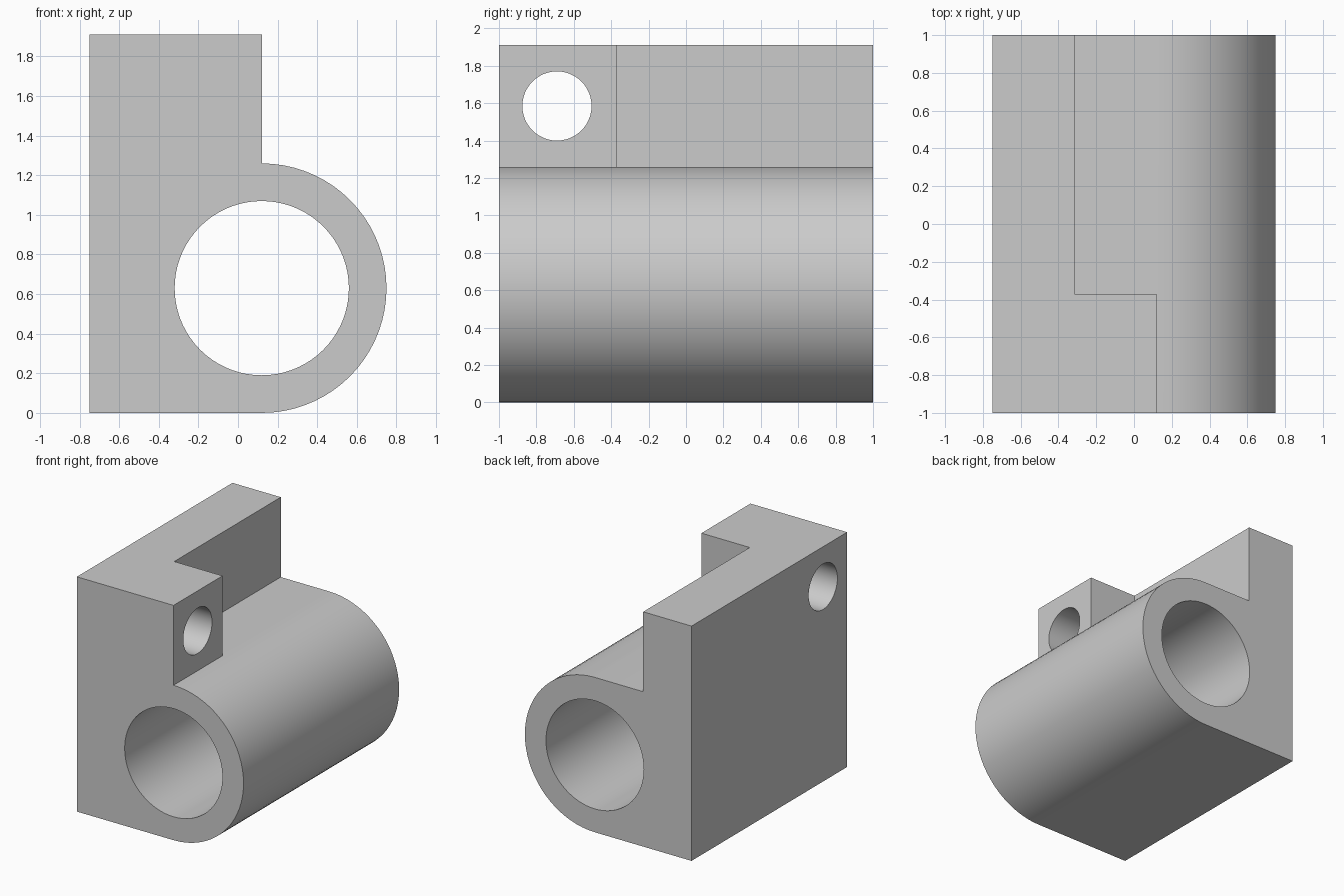
import bpy, bmesh, math
from mathutils import Matrix, Vector

if "Cube" in bpy.data.objects:
    bpy.data.objects.remove(bpy.data.objects["Cube"])

LEFT, STEP, AXIS = -0.75, -0.315, 0.12    # x of back plate, notch wall, bore axis
R, BORE, TOP = 0.63, 0.44, 1.91           # barrel radius, bore radius, height
NOTCH_Y = -0.37                           # rear face of the lug

grey = bpy.data.materials.new("grey")
grey.diffuse_color = (0.6, 0.6, 0.6, 1)
grey.use_nodes = True
grey.node_tree.nodes["Principled BSDF"].inputs["Base Color"].default_value = grey.diffuse_color


def make_object(name, bm):
    bmesh.ops.recalc_face_normals(bm, faces=bm.faces[:])
    mesh = bpy.data.meshes.new(name)
    bm.to_mesh(mesh)
    bm.free()
    mesh.materials.append(grey)
    obj = bpy.data.objects.new(name, mesh)
    bpy.context.collection.objects.link(obj)
    return obj


def extrude_profile(name, points, y0, y1):
    bm = bmesh.new()
    face = bm.faces.new([bm.verts.new((x, y0, z)) for x, z in points])
    new = bmesh.ops.extrude_face_region(bm, geom=[face])["geom"]
    bmesh.ops.translate(bm, vec=(0, y1 - y0, 0),
                        verts=[v for v in new if isinstance(v, bmesh.types.BMVert)])
    return make_object(name, bm)


def cylinder(name, radius, length, center, axis, sides):
    bm = bmesh.new()
    turn = Vector((0, 0, 1)).rotation_difference(Vector(axis)).to_matrix().to_4x4()
    bmesh.ops.create_cone(bm, cap_ends=True, segments=sides, radius1=radius,
                          radius2=radius, depth=length,
                          matrix=Matrix.Translation(center) @ turn)
    return make_object(name, bm)


# Body: plate and lug outline joined to a half-round barrel
arc = [(AXIS + R * math.cos(a), R + R * math.sin(a))
       for a in (math.pi * (i / 36 - 0.5) for i in range(37))]
body = extrude_profile("bracket_body",
                       [(LEFT, 0)] + arc + [(AXIS, TOP), (LEFT, TOP)], -1, 1)

# Cutters: notch behind the lug, main bore, cross hole
cutters = [
    extrude_profile("notch_cutter", [(STEP, 2 * R), (1, 2 * R), (1, 2.2), (STEP, 2.2)],
                    NOTCH_Y, 1.2),
    cylinder("bore_cutter", BORE, 3, (AXIS, 0, R), (0, 1, 0), 72),
    cylinder("cross_hole_cutter", 0.185, 3, (0, -0.69, 1.585), (1, 0, 0), 48),
]

bpy.context.view_layer.objects.active = body
for cutter in cutters:
    cutter.hide_render = True
    mod = body.modifiers.new(cutter.name, 'BOOLEAN')
    mod.operation, mod.solver, mod.object = 'DIFFERENCE', 'EXACT', cutter
    bpy.ops.object.modifier_apply(modifier=mod.name)
    bpy.data.objects.remove(cutter)

# Smooth barrel and holes, crisp edges elsewhere
bpy.ops.object.select_all(action='DESELECT')
body.select_set(True)
bpy.ops.object.shade_smooth_by_angle(angle=math.radians(30))
